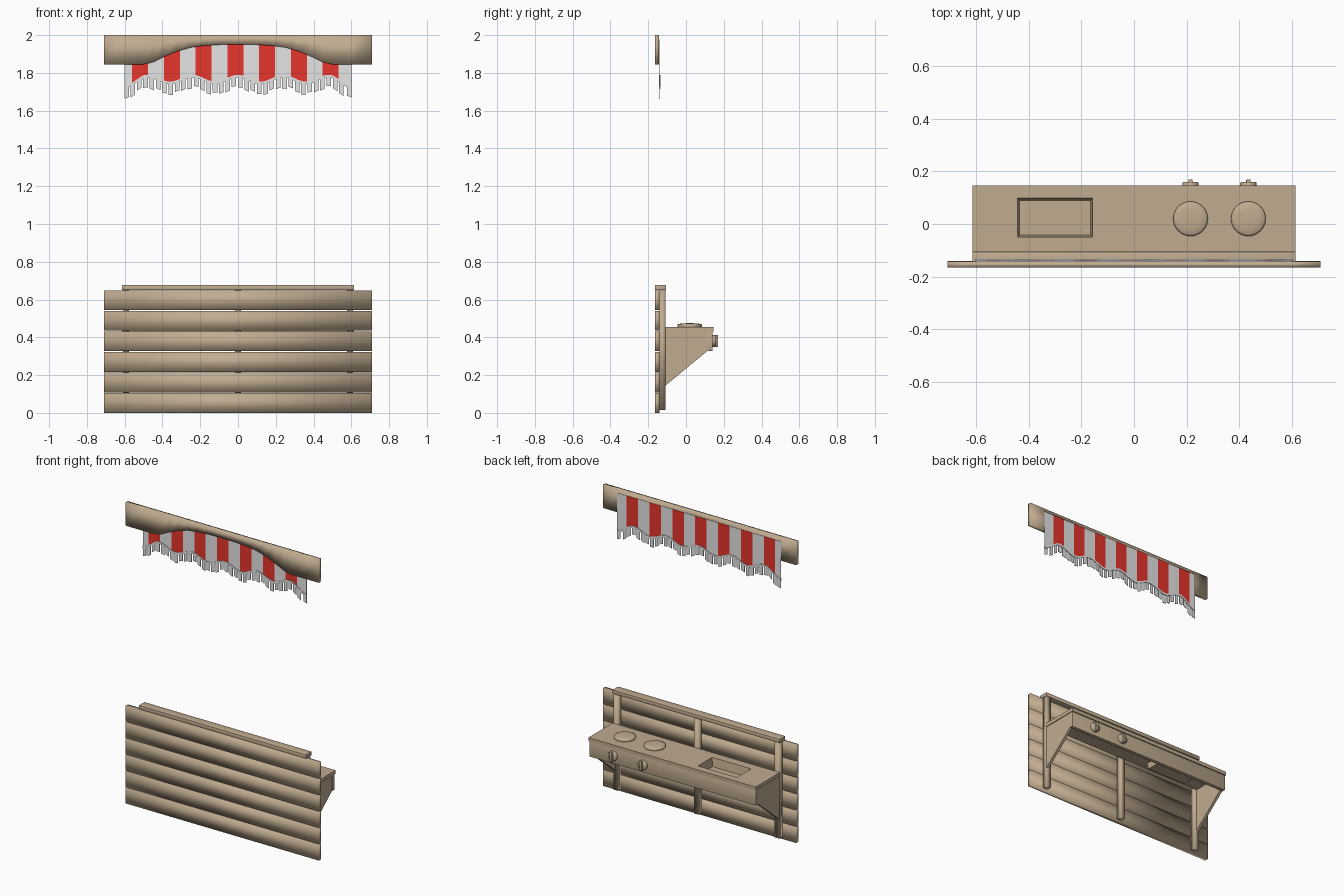
import bpy, bmesh, math

if "Cube" in bpy.data.objects:
    bpy.data.objects.remove(bpy.data.objects["Cube"])

def mat(name, rgb):
    m = bpy.data.materials.new(name)
    m.diffuse_color = (*rgb, 1)
    m.use_nodes = True
    m.node_tree.nodes["Principled BSDF"].inputs["Base Color"].default_value = m.diffuse_color
    return m

WOOD = mat("tan wood", (0.53, 0.41, 0.28))
RED = mat("red cloth", (0.80, 0.035, 0.025))
WHITE = mat("white cloth", (0.78, 0.78, 0.78))

def finish(name, bm, mats, angle=None):
    """Turn a bmesh into an object; smooth everywhere, or only below an angle."""
    bmesh.ops.recalc_face_normals(bm, faces=bm.faces)
    me = bpy.data.meshes.new(name)
    bm.to_mesh(me)
    bm.free()
    for m in mats:
        me.materials.append(m)
    ob = bpy.data.objects.new(name, me)
    bpy.context.collection.objects.link(ob)
    if angle is None:
        me.shade_smooth()
    elif angle > 0:
        bpy.ops.object.select_all(action='DESELECT')
        ob.select_set(True)
        bpy.context.view_layer.objects.active = ob
        bpy.ops.object.shade_smooth_by_angle(angle=math.radians(angle))
    return ob

def box(name, x, y, z, angle=None, bevel=0.0):
    bm = bmesh.new()
    bmesh.ops.create_cube(bm, size=1)
    for v in bm.verts:
        for i, (a, b) in enumerate((x, y, z)):
            v.co[i] = (a + b) / 2 + v.co[i] * (b - a)
    if bevel:
        bmesh.ops.bevel(bm, geom=bm.edges[:], offset=bevel, segments=2,
                        profile=0.5, affect='EDGES')
    return finish(name, bm, [WOOD], angle)

def loft(bm, rings, closed=True):
    """Bridge equal-length point rings and cap both ends."""
    rs = [[bm.verts.new(p) for p in r] for r in rings]
    n = len(rs[0])
    for a, b in zip(rs, rs[1:]):
        for i in range(n):
            j = (i + 1) % n
            bm.faces.new((a[i], a[j], b[j], b[i]))
    if closed:
        bm.faces.new(rs[0])
        bm.faces.new(rs[-1])

# Front wall: six horizontal planks
PITCH = 0.1088
for k in range(6):
    box(f"wall_plank_{k + 1}", (-0.71, 0.71), (-0.165, -0.141),
        (k * PITCH, (k + 1) * PITCH - 0.004))

# Posts behind the planks, and the top rail
for n, x in (("left", -0.593), ("middle", 0), ("right", 0.593)):
    box(f"{n}_post", (x - 0.017, x + 0.017), (-0.141, -0.108), (0.015, 0.651))
box("top_rail", (-0.615, 0.615), (-0.165, -0.105), (0.651, 0.677), 40, 0.003)

# Counter with a sunken sink, lofted from below round to the basin floor
def rect(x0, x1, y0, y1, z):
    return [(x0, y0, z), (x1, y0, z), (x1, y1, z), (x0, y1, z)]

bm = bmesh.new()
sx0, sx1, sy0, sy1 = -0.443, -0.157, -0.05, 0.098
loft(bm, [rect(sx0, sx1, sy0, sy1, 0.393),
          rect(sx0 - .006, sx1 + .006, sy0 - .006, sy1 + .006, 0.432),
          rect(-0.615, 0.615, -0.108, 0.146, 0.432),
          rect(-0.615, 0.615, -0.108, 0.146, 0.456),
          rect(sx0, sx1, sy0, sy1, 0.456),
          rect(sx0 + .008, sx1 - .008, sy0 + .008, sy1 - .008, 0.40)])
finish("counter_with_sink", bm, [WOOD], 30)
box("counter_apron", (-0.612, 0.612), (0.116, 0.14), (0.328, 0.432), 40, 0.002)

# Side brackets
for n, s in (("left", -1), ("right", 1)):
    prof = [(-0.108, 0.432), (0.116, 0.432), (0.116, 0.33), (-0.108, 0.145)]
    bm = bmesh.new()
    loft(bm, [[(s * x, y, z) for y, z in prof] for x in (0.592, 0.61)])
    finish(f"{n}_bracket", bm, [WOOD], 30)

# Hot plates and their knobs
def revolve(name, profile, place, seg=32):
    bm = bmesh.new()
    loft(bm, [[place(r * math.cos(2 * math.pi * i / seg),
                     r * math.sin(2 * math.pi * i / seg), h)
               for i in range(seg)] for r, h in profile])
    return finish(name, bm, [WOOD], 50)

for k, x in enumerate((0.215, 0.435), 1):
    revolve(f"hot_plate_{k}", [(0.064, 0.455), (0.066, 0.462), (0.065, 0.467),
            (0.058, 0.471), (0.035, 0.474), (0.008, 0.475)],
            lambda a, b, h: (x + a, 0.02 + b, h))
    revolve(f"knob_{k}", [(0.031, 0.138), (0.031, 0.156), (0.028, 0.159)],
            lambda a, b, h: (x + a, h, 0.381 + b), 24)
    box(f"knob_grip_{k}", (x - 0.008, x + 0.008), (0.155, 0.17),
        (0.349, 0.413), 40, 0.002)

# Arched header board
half = [(0.71, 1.845), (0.6, 1.845), (0.5, 1.845), (0.45, 1.857), (0.39, 1.886),
        (0.32, 1.915), (0.25, 1.935), (0.18, 1.944), (0.1, 1.949)]
arch = [(-x, z) for x, z in half] + [(0, 1.95)] + half[::-1]
bm = bmesh.new()
loft(bm, [[(x, -0.165, 2), (x, -0.143, 2), (x, -0.143, z), (x, -0.165, z)]
          for x, z in arch])
finish("arched_header", bm, [WOOD])

# Awning cloth: striped sheet with a scalloped hem
STEP, COLS, Y = 0.014, 86, -0.138
X0 = -COLS * STEP / 2

def hem(x):
    drop = 0.025 * max(0, (abs(x) - 0.5) / 0.1)
    return 1.768 + 0.018 * math.cos(2 * math.pi * x / 0.24) - drop

def strip(bm, xs, top, bottom, y0, y1):
    """Thin vertical solid between two height functions."""
    loft(bm, [[(x, y0, top(x)), (x, y1, top(x)), (x, y1, bottom(x)),
               (x, y0, bottom(x))] for x in xs])

xs = [X0 + i * STEP for i in range(COLS + 1)]
bm = bmesh.new()
strip(bm, xs, lambda x: 1.976, hem, Y - 0.0012, Y + 0.0012)
for f in bm.faces:
    band = math.floor((f.calc_center_median().x + 0.56) / (6 * STEP) + 1e-4)
    f.material_index = 0 if band % 2 == 0 and -0.56 < f.calc_center_median().x < 0.54 else 1
finish("striped_awning", bm, [RED, WHITE], 30)

# Hem trim
bm = bmesh.new()
strip(bm, xs, lambda x: hem(x) + 0.004, lambda x: hem(x) - 0.010, Y - 0.004, Y + 0.004)
finish("hem_trim", bm, [WHITE], 30)

# Fringe: tassels hanging from the trim
bm = bmesh.new()
N = 36
w = COLS * STEP / N
for i in range(N):
    a = X0 + i * w
    b = a + w * 0.72
    if i == N - 1:
        a, b = -X0 - w * 0.72, -X0
    strip(bm, (a, b), lambda x: hem(x) - 0.008,
          lambda x: hem(x) - 0.062 - 0.008 * math.sin(i * 2.1), Y - 0.0015, Y + 0.0015)
finish("fringe", bm, [WHITE], 30)
